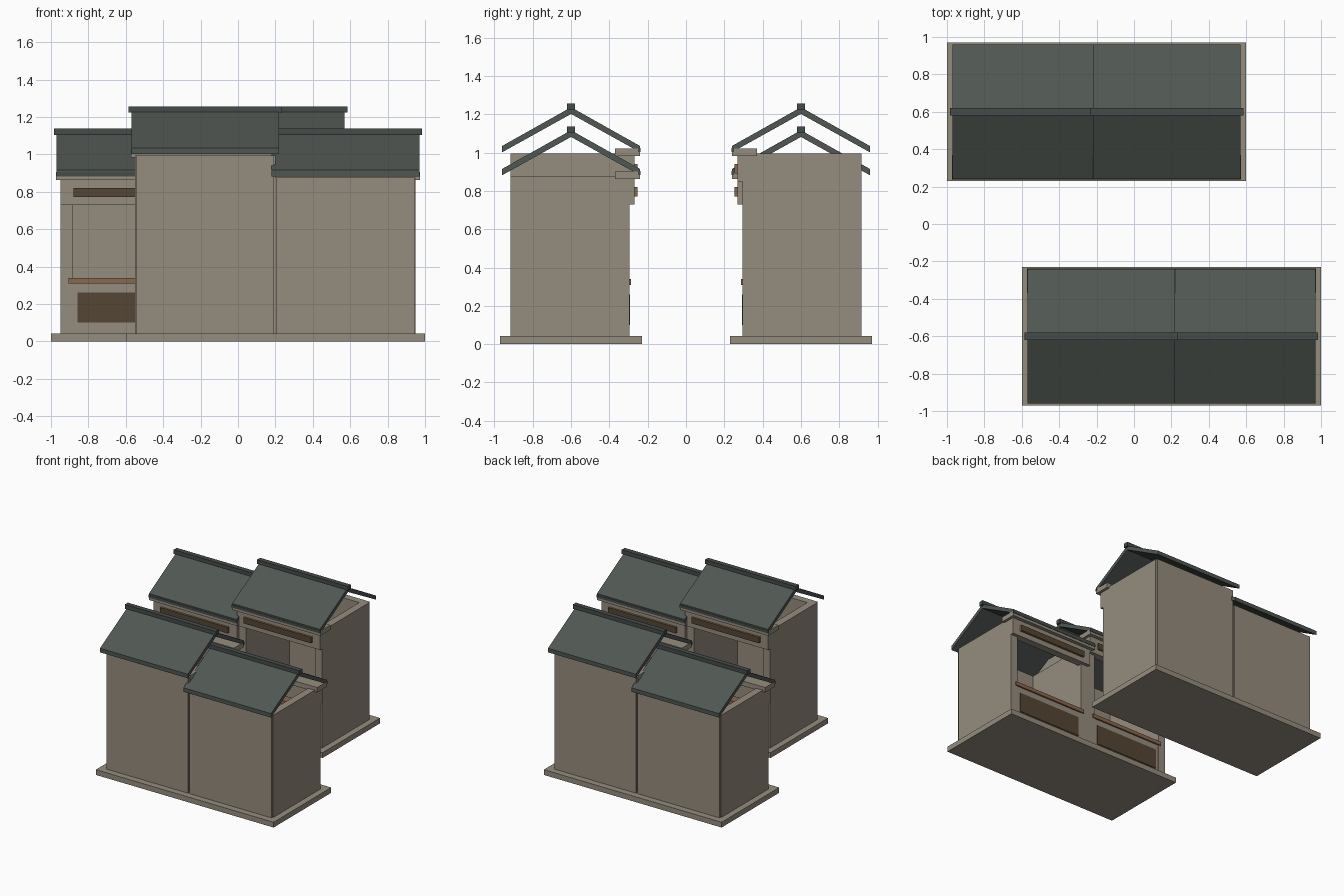
import bpy, bmesh

if "Cube" in bpy.data.objects:
    bpy.data.objects.remove(bpy.data.objects["Cube"])


def material(name, rgb):
    m = bpy.data.materials.new(name)
    m.diffuse_color = (*rgb, 1)
    m.use_nodes = True
    m.node_tree.nodes["Principled BSDF"].inputs["Base Color"].default_value = m.diffuse_color
    return m


PLASTER = material("warm grey plaster", (0.30, 0.262, 0.207))
TILE = material("slate green tile", (0.080, 0.095, 0.085))
RIDGE = material("dark ridge tile", (0.060, 0.073, 0.067))
WOOD = material("counter wood", (0.25, 0.14, 0.072))
DARK = material("dark brown panel", (0.088, 0.062, 0.034))


def mesh_object(name, bm, mat):
    bmesh.ops.recalc_face_normals(bm, faces=bm.faces)
    me = bpy.data.meshes.new(name)
    bm.to_mesh(me)
    bm.free()
    me.materials.append(mat)
    ob = bpy.data.objects.new(name, me)
    bpy.context.collection.objects.link(ob)


def box(name, s, x, y, z, mat):
    """Box from ranges; s = -1 turns it half way round the z axis."""
    bm = bmesh.new()
    bmesh.ops.create_cube(bm, size=1)
    for v in bm.verts:
        a, b, c = (int(q > 0) for q in v.co)
        v.co = (s * x[a], s * y[b], z[c])
    mesh_object(name, bm, mat)


def roof(name, s, x, z, mat):
    """Bent gable slab: chevron profile swept along x."""
    prof = [(0.24, z), (0.6, z + 0.20), (0.96, z),
            (0.96, z + 0.033), (0.6, z + 0.235), (0.24, z + 0.033)]
    bm = bmesh.new()
    a, b = ([bm.verts.new((s * px, s * py, pz)) for py, pz in prof] for px in x)
    for i in range(6):
        j = (i + 1) % 6
        bm.faces.new((a[i], a[j], b[j], b[i]))
    for ring in (a, b):
        bm.faces.new((ring[0], ring[1], ring[4], ring[5]))
        bm.faces.new((ring[1], ring[2], ring[3], ring[4]))
    mesh_object(name, bm, mat)


def unit(s, cx, h, tag):
    def part(name, half, y, z, mat):
        box(f"{tag}_{name}", s, (cx - half, cx + half), y, z, mat)

    # shell: two side walls, back wall
    for k, side in ((-1, "left"), (1, "right")):
        xs = sorted((cx + k * 0.375, cx + k * 0.315))
        box(f"{tag}_{side}_wall", s, xs, (0.30, 0.905), (0.04, h), PLASTER)
        xs = sorted((cx + k * 0.374, cx + k * 0.31))
        box(f"{tag}_{side}_pilaster", s, xs, (0.296, 0.36), (0.04, h - 0.145), PLASTER)
    part("back_wall", 0.368, (0.86, 0.917), (0.04, h), PLASTER)

    # stall front: low wall, panel, counter
    part("stall_wall", 0.31, (0.30, 0.35), (0.04, 0.31), PLASTER)
    part("stall_panel", 0.283, (0.293, 0.30), (0.10, 0.26), DARK)
    part("counter", 0.33, (0.287, 0.38), (0.31, 0.34), WOOD)

    # lintel, sign board and cornice
    part("lintel", 0.375, (0.27, 0.33), (h - 0.145, h - 0.01), PLASTER)
    part("sign_board", 0.305, (0.257, 0.27), (h - 0.103, h - 0.055), WOOD)
    part("sign_face", 0.305, (0.254, 0.257), (h - 0.103, h - 0.055), DARK)
    part("cornice", 0.397, (0.241, 0.37), (h - 0.013, h + 0.027), PLASTER)

    # roof, eave strip and ridge
    roof(f"{tag}_roof", s, (cx - 0.395, cx + 0.395), h + 0.007, TILE)
    part("eave_strip", 0.398, (0.237, 0.25), (h + 0.008, h + 0.03), RIDGE)
    part("ridge", 0.41, (0.58, 0.62), (h + 0.228, h + 0.262), RIDGE)


# two identical rows facing each other across the lane
for s, row in ((1, "back"), (-1, "front")):
    box(f"{row}_row_plinth", s, (-1.0, 0.6), (0.23, 0.97), (0, 0.043), PLASTER)
    unit(s, -0.575, 0.875, f"{row}_low_shop")
    unit(s, 0.175, 0.995, f"{row}_high_shop")
